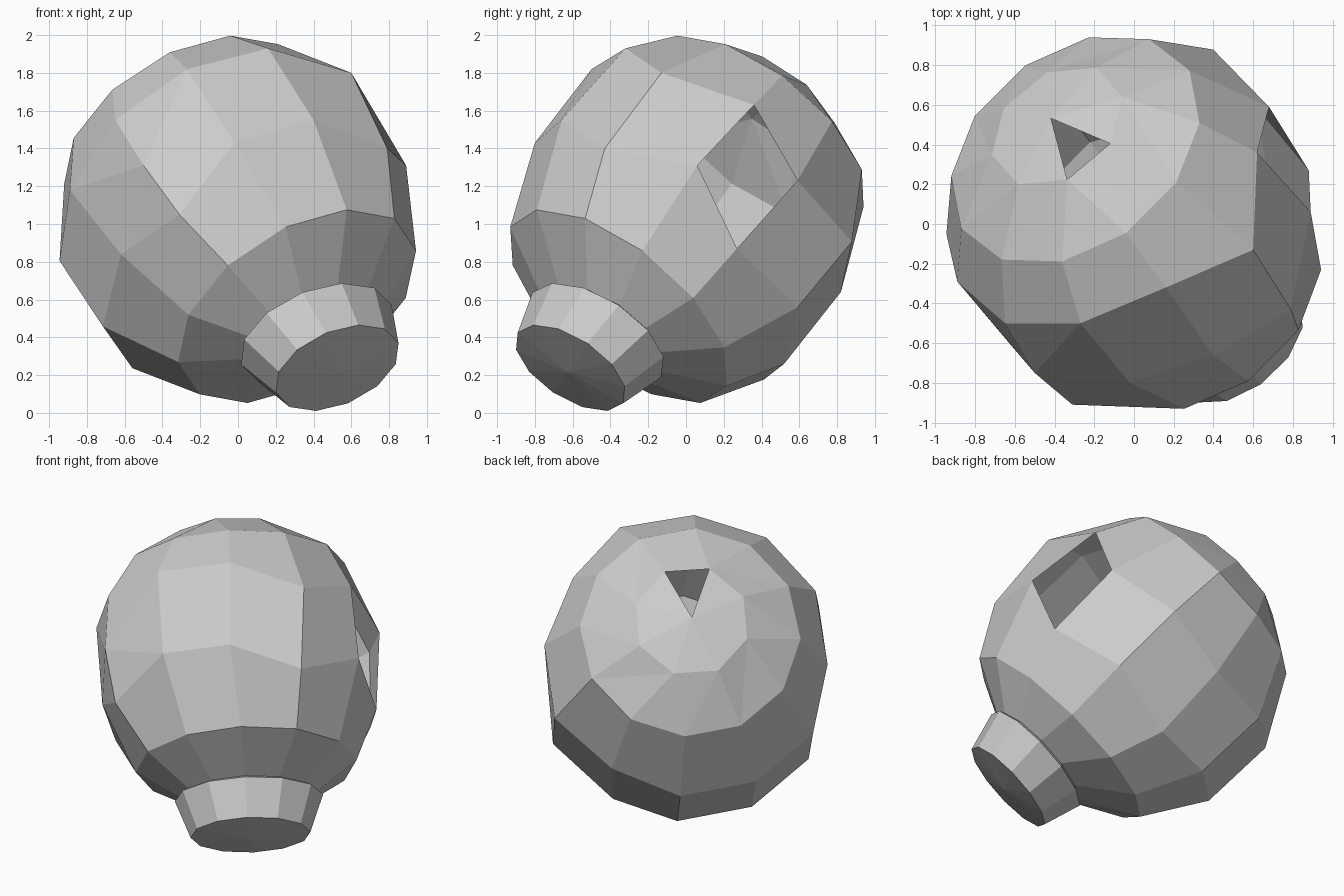
import bpy, bmesh, math
from mathutils import Vector

if "Cube" in bpy.data.objects:
    bpy.data.objects.remove(bpy.data.objects["Cube"])

CENTRE = Vector((0, 0, 1.03))
AXIS = Vector((0.44, -0.56, -0.70)).normalized()      # from bulb end to neck
SIDE = Vector((0.786, 0.618, 0)).normalized()
UP = AXIS.cross(SIDE).normalized()
if UP.z < 0:
    UP = -UP


def ring(bm, h, side_r, up_r, shift=0.0, n=12, phase=5):
    """Ring of (angle, vertex) around the tilted axis."""
    out = []
    for i in range(n):
        d = phase + 360 * i / n
        a = math.radians(d)
        p = CENTRE + AXIS * h + SIDE * (shift + side_r * math.cos(a)) + UP * up_r * math.sin(a)
        out.append((d, bm.verts.new(p)))
    return out


def bridge(bm, a, b):
    """Quads between equal rings, triangles between unequal ones."""
    na, nb = len(a), len(b)
    if na == nb:
        for i in range(na):
            j = (i + 1) % na
            bm.faces.new((a[i][1], a[j][1], b[j][1], b[i][1]))
        return
    i = j = 0
    while i < na or j < nb:
        next_a = a[(i + 1) % na][0] + 360 * ((i + 1) // na)
        next_b = b[(j + 1) % nb][0] + 360 * ((j + 1) // nb)
        va, vb = a[i % na][1], b[j % nb][1]
        if j >= nb or (i < na and next_a <= next_b):
            bm.faces.new((va, a[(i + 1) % na][1], vb))
            i += 1
        else:
            bm.faces.new((va, b[(j + 1) % nb][1], vb))
            j += 1


def cap(bm, r, h, shift=0.0):
    tip = bm.verts.new(CENTRE + AXIS * h + SIDE * shift)
    for i in range(len(r)):
        bm.faces.new((r[i][1], r[(i + 1) % len(r)][1], tip))


def loft(bm, rings):
    for a, b in zip(rings, rings[1:]):
        bridge(bm, a, b)


def pull(verts, targets):
    """Move the nearest free vertex onto each target point."""
    free = list(verts)
    for c in map(Vector, targets):
        v = min(free, key=lambda q: (q.co - c).length)
        v.co = c
        free.remove(v)


def nearest_face(bm, p):
    return min(bm.faces, key=lambda f: (f.calc_center_median() - Vector(p)).length)


def finish(bm, name):
    mesh = bpy.data.meshes.new(name)
    bm.to_mesh(mesh)
    bm.free()
    bpy.context.collection.objects.link(bpy.data.objects.new(name, mesh))


# Hollow round body with conical shoulder
bm = bmesh.new()
profile = [(0.86, 0.43, 0.35, 0.035), (0.665, 0.70, 0.72, 0.025), (0.27, 0.935, 0.935),
           (-0.23, 0.945, 0.945), (-0.67, 0.70, 0.70)]
rings = [ring(bm, *p) for p in profile]
rings.append(ring(bm, -0.88, 0.37, 0.37, n=8, phase=20))
loft(bm, rings)
cap(bm, rings[-1], -0.95)
bmesh.ops.recalc_face_normals(bm, faces=bm.faces)

# Pick the two missing faces, then shape the side hole's corners
side_hole = nearest_face(bm, (0.77, 0.32, 1.26))
top_hole = nearest_face(bm, (-0.29, 0.39, 1.81))
corners = list(side_hole.verts)
pull(corners, [(0.89, 0.06, 1.31), (0.62, 0.36, 1.63), (0.68, 0.59, 1.23), (0.88, 0.27, 0.87)])

# Uneven facets: flatter front and lower back
belt = [v for r in rings[2:4] for _, v in r if v not in corners]
pull(belt, [(-0.31, -0.91, 1.05), (-0.02, -0.80, 1.43), (0.40, -0.66, 1.55),
            (0.79, -0.43, 1.40), (-0.65, -0.50, 1.55), (-0.27, -0.50, 1.82),
            (0.16, -0.32, 1.93), (0.60, -0.13, 1.80), (-0.62, -0.61, 0.84),
            (-0.89, -0.29, 1.18), (0.20, 0.52, 0.26), (0.0, 0.82, 0.64)])
bmesh.ops.delete(bm, geom=[side_hole, top_hole], context='FACES')

# Extra corner on the front left ridge
mid = Vector((-0.48, -0.705, 1.30))
ridge = min(bm.edges, key=lambda e: ((e.verts[0].co + e.verts[1].co) / 2 - mid).length)
_, corner = bmesh.utils.edge_split(ridge, ridge.verts[0], 0.5)
corner.co = (-0.50, -0.75, 1.31)
bmesh.ops.triangulate(bm, faces=list(corner.link_faces))
finish(bm, "hollow_body")

# Tapered neck with a slightly domed end
bm = bmesh.new()
rings = [ring(bm, *p) for p in [(0.86, 0.43, 0.35, 0.035), (0.88, 0.47, 0.385, 0.035),
                                (1.13, 0.38, 0.32, 0.035)]]
loft(bm, rings)
cap(bm, rings[-1], 1.16, 0.035)
bmesh.ops.recalc_face_normals(bm, faces=bm.faces)
finish(bm, "neck")
